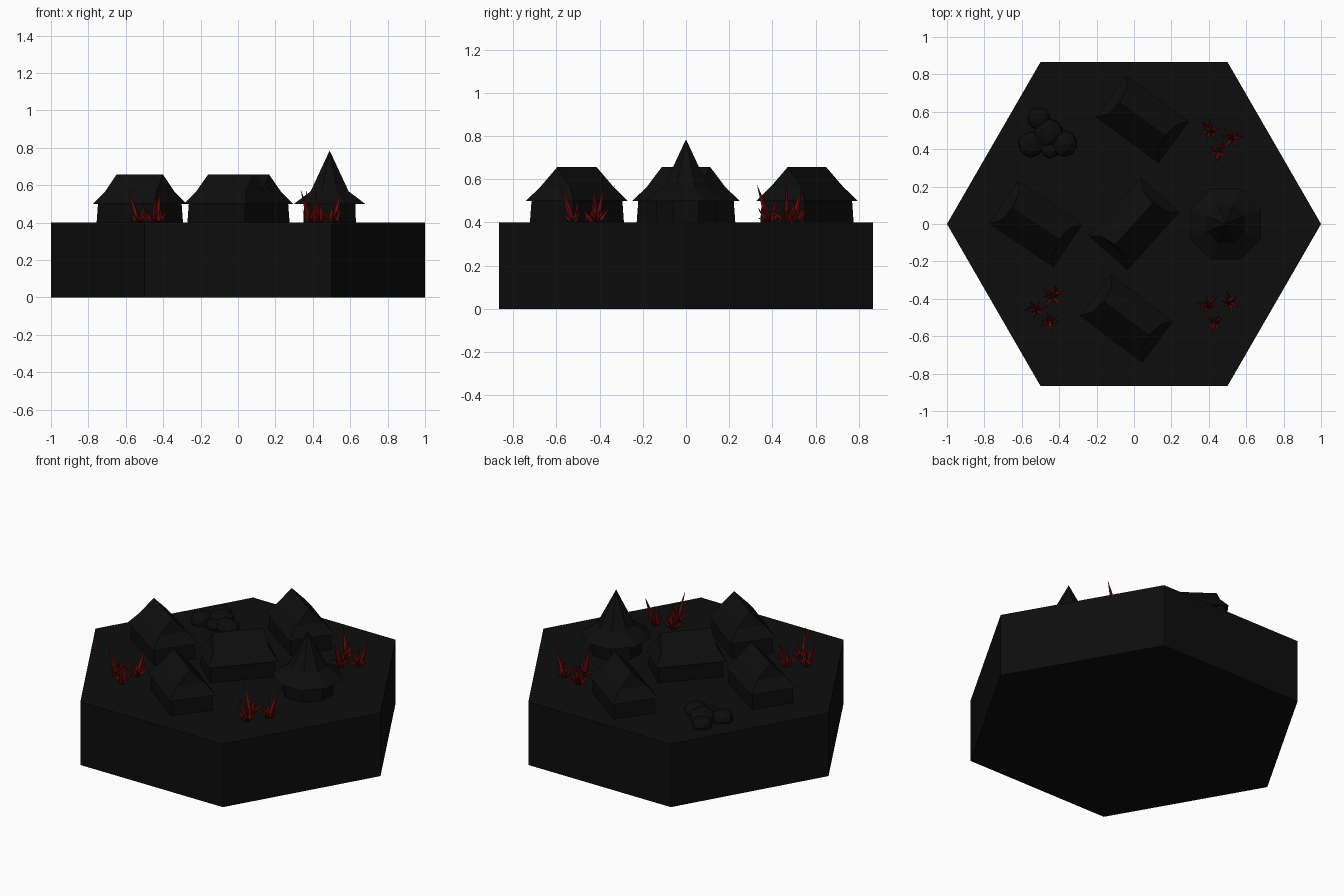
import bpy, bmesh, math, random
from mathutils import Vector, Matrix

if "Cube" in bpy.data.objects:
    bpy.data.objects.remove(bpy.data.objects["Cube"])
random.seed(4)
GROUND = 0.4


def material(name, color):
    m = bpy.data.materials.new(name)
    m.use_nodes = True
    m.diffuse_color = (*color, 1)
    m.node_tree.nodes["Principled BSDF"].inputs["Base Color"].default_value = (*color, 1)
    return m


earth = material("black earth", (0.004, 0.004, 0.004))
wall_mat = material("charred wall", (0.0035, 0.0035, 0.0035))
roof_mat = material("charred roof", (0.0042, 0.0042, 0.0042))
stone = material("dark stone", (0.0038, 0.0038, 0.0038))
crystal_red = material("crystal red", (0.15, 0.004, 0.004))


def finish(bm, name, mat, place=Matrix()):
    bmesh.ops.remove_doubles(bm, verts=bm.verts, dist=0.0002)
    bmesh.ops.recalc_face_normals(bm, faces=bm.faces)
    mesh = bpy.data.meshes.new(name)
    bm.to_mesh(mesh)
    bm.free()
    mesh.materials.append(mat)
    obj = bpy.data.objects.new(name, mesh)
    obj.matrix_world = place
    bpy.context.collection.objects.link(obj)
    return obj


def rect(a, b, z):
    return [(a, b, z), (-a, b, z), (-a, -b, z), (a, -b, z)]


def ngon(n, r, z, turn=0.0):
    return [(r * math.cos(turn + i * math.tau / n), r * math.sin(turn + i * math.tau / n), z)
            for i in range(n)]


def loft(name, rings, mat, place=Matrix()):
    """Skin a stack of rings and close both ends."""
    bm = bmesh.new()
    loops = [[bm.verts.new(p) for p in ring] for ring in rings]
    n = len(loops[0])
    for low, high in zip(loops, loops[1:]):
        for i in range(n):
            j = (i + 1) % n
            bm.faces.new((low[i], low[j], high[j], high[i]))
    bm.faces.new(loops[0][::-1])
    bm.faces.new(loops[-1])
    return finish(bm, name, mat, place)


# Hexagonal land tile
loft("ground_tile", [ngon(6, 1, 0), ngon(6, 1, GROUND)], earth)

# Long huts with a flared hip roof: x, y, heading in degrees
huts = {"left": (-0.525, 0, -34), "middle": (0, 0, 48),
        "front": (-0.04, -0.505, -37), "back": (0.045, 0.56, -36)}
for side, (x, y, heading) in huts.items():
    place = Matrix.Translation((x, y, 0)) @ Matrix.Rotation(math.radians(heading), 4, "Z")
    loft(side + "_hut_walls", [rect(0.193, 0.127, GROUND), rect(0.187, 0.122, 0.505)], wall_mat, place)
    loft(side + "_hut_roof", [rect(0.208, 0.138, 0.5), rect(0.165, 0.085, 0.567),
                              rect(0.15, 0, 0.657)], roof_mat, place)

# Eight-sided hut with a pointed roof
spot = Matrix.Translation((0.49, 0, 0))
turn = math.pi / 8
loft("round_hut_walls", [ngon(8, 0.152, GROUND, turn), ngon(8, 0.148, 0.505, turn)], wall_mat, spot)
loft("round_hut_roof", [ngon(8, 0.206, 0.5, turn), ngon(8, 0.11, 0.567, turn),
                        ngon(8, 0.0, 0.785, turn)], roof_mat, spot)

# Pile of boulders
for i, (x, y, r) in enumerate([(-0.51, 0.565, 0.06), (-0.455, 0.485, 0.08),
                               (-0.55, 0.425, 0.07), (-0.375, 0.43, 0.07), (-0.45, 0.4, 0.05)]):
    bm = bmesh.new()
    bmesh.ops.create_icosphere(bm, subdivisions=2, radius=r)
    for v in bm.verts:
        v.co *= random.uniform(0.94, 1.04)
        v.co.z *= 0.75
    finish(bm, f"boulder_{i + 1}", stone, Matrix.Translation((x, y, GROUND + 0.015)))


def spike(bm, base, direction, length, width):
    """Four-sided shard: narrow foot, wider belly, sharp tip."""
    turn = direction.to_track_quat("Z", "Y").to_matrix().to_4x4()
    frame = Matrix.Translation(base) @ turn @ Matrix.Rotation(random.random() * 3, 4, "Z")
    foot = [bm.verts.new(frame @ Vector(p)) for p in ngon(4, width * 0.6, 0)]
    belly = [bm.verts.new(frame @ Vector(p)) for p in ngon(4, width, length * 0.35)]
    tip = bm.verts.new(frame @ Vector((0, 0, length)))
    for i in range(4):
        j = (i + 1) % 4
        bm.faces.new((foot[i], foot[j], belly[j], belly[i]))
        bm.faces.new((belly[i], belly[j], tip))
    bm.faces.new(foot[::-1])


# Crystal clusters, each with three clumps leaning outward
clusters = {"back_left": (0.46, 0.455, (140, 5, 262)), "front_left": (0.455, -0.46, (160, 40, 250)),
            "front_right": (-0.46, -0.45, (70, 185, 280))}
for name, (cx, cy, angles) in clusters.items():
    bm = bmesh.new()
    rocks = bmesh.new()
    for a in map(math.radians, angles):
        out = Vector((math.cos(a), math.sin(a), 0))
        base = Vector((cx, cy, GROUND)) + out * 0.07
        # one tall shard, then two tiers of shorter ones
        spike(bm, base, Vector((0, 0, 1)) + out * 0.33, 0.185, 0.013)
        spike(bm, base - out * 0.015, Vector((0.1, 0.1, 1)), 0.12, 0.011)
        for k in range(6):
            t = a + k * math.tau / 6 + random.uniform(-0.3, 0.3)
            ring = Vector((math.cos(t), math.sin(t), 0))
            spike(bm, base + ring * 0.01, ring + Vector((0, 0, random.uniform(0.7, 1.9))),
                  random.uniform(0.06, 0.1), 0.009)
            spike(bm, base, ring + Vector((0, 0, random.uniform(0.3, 0.6))),
                  random.uniform(0.04, 0.06), 0.007)
        bmesh.ops.create_icosphere(rocks, subdivisions=1, radius=0.024, matrix=Matrix.Translation(base))
    finish(bm, name + "_crystals", crystal_red)
    finish(rocks, name + "_crystal_base", stone)
